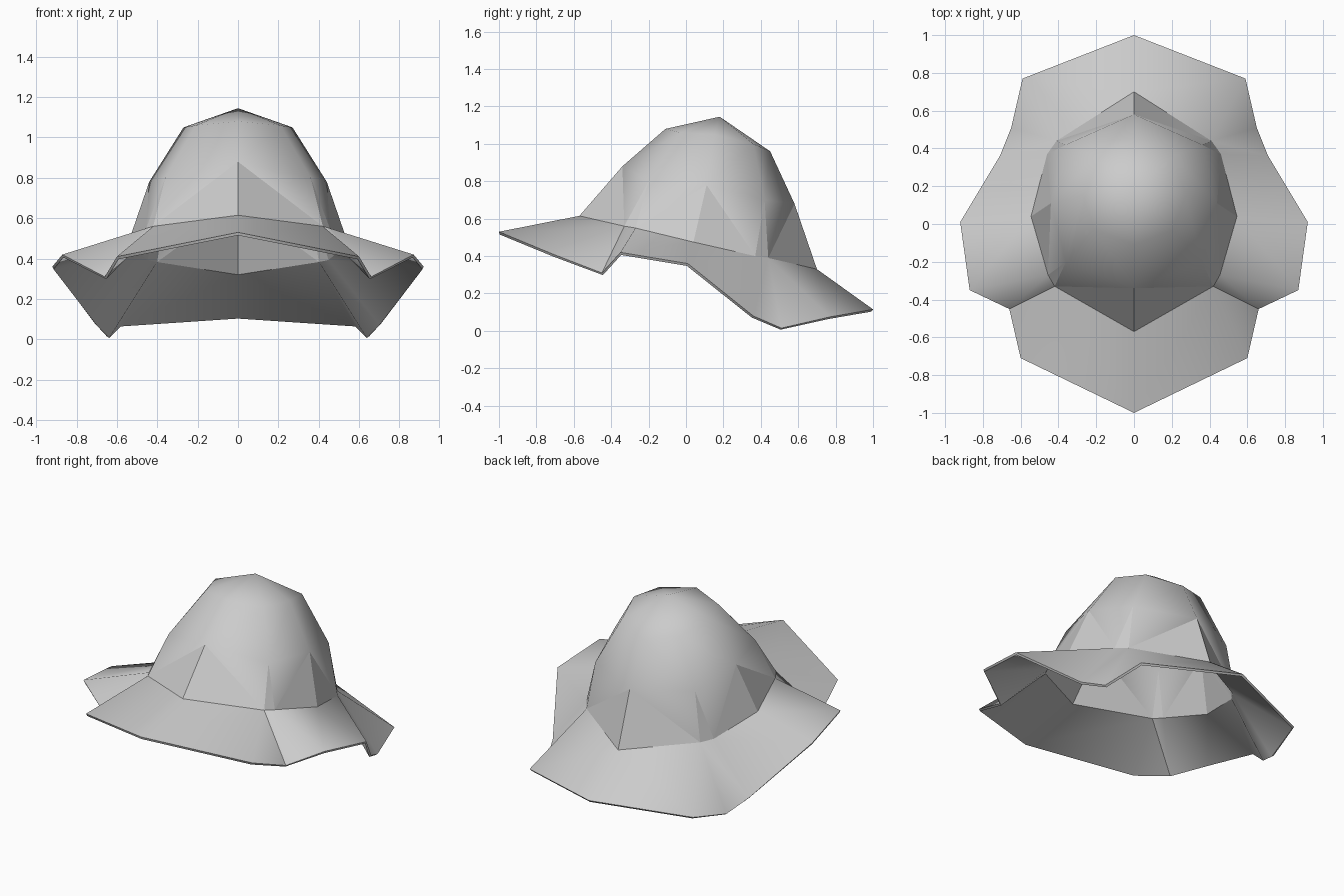
import bpy
import bmesh
import math

cube = bpy.data.objects.get("Cube")
if cube:
    bpy.data.objects.remove(cube, do_unlink=True)


def make_material(name, value):
    mat = bpy.data.materials.new(name)
    mat.use_nodes = True
    colour = (value, value, value, 1)
    mat.diffuse_color = colour
    mat.node_tree.nodes["Principled BSDF"].inputs["Base Color"].default_value = colour
    return mat


bm = bmesh.new()


def ring(*points):
    """Add the vertices of a half ring, running from the front to the back."""
    return [bm.verts.new(p) for p in points]


def strip(lower, upper):
    """Bridge two half rings; repeated vertices give triangles."""
    for i in range(len(lower) - 1):
        corners = [lower[i], lower[i + 1], upper[i + 1], upper[i]]
        bm.faces.new(list(dict.fromkeys(corners)))


def crease(pairs):
    """Keep the edges between the given vertices sharp."""
    for a, b in pairs:
        edge = bm.edges.get((a, b)) if a is not b else None
        if edge:
            edge.smooth = False


# Wavy rim of the brim
rim = ring((0, -1, .53), (.6, -.71, .41), (.66, -.45, .31), (.87, -.35, .42),
           (.92, .01, .36), (.71, .36, .08), (.65, .51, .015), (.59, .77, .075),
           (0, 1, .115))
# Tilted foot of the crown
foot = ring((0, -.57, .615), (.42, -.33, .56), (.455, -.27, .55), (.545, .04, .475),
            (.46, .37, .4), (.41, .44, .39), (0, .7, .33))
# Peaks of the pleats and the two levels above them
peak = ring((0, -.34, .88), (.36, -.2, .8), (.44, .11, .78), (.36, .42, .7),
            (0, .58, .68))
dome = ring((0, -.11, 1.08), (.21, -.03, 1.06), (.27, .15, 1.05), (.21, .36, 1),
            (0, .45, .96))
tip = ring((0, .18, 1.145))

# Brim, with folds that meet at the foot corners
a, b, c, d, e, f, g = foot
strip(rim, [a, b, b, c, d, e, f, f, g])

# Pleated lower crown
front, front_side, side, back_side, back = peak
skirt_low = [a, b, b, c, c, d, e, e, f, f, g]
skirt_high = [front, front, front_side, front_side, side, side,
              side, back_side, back_side, back, back]
strip(skirt_low, skirt_high)

# Rounded upper crown
strip(peak, dome)
strip(dome, tip * len(dome))

# Sharp pleats and sharp seam between crown and brim
crease(zip(skirt_low, skirt_high))
crease(zip(foot, foot[1:]))

mesh = bpy.data.meshes.new("hat")
bm.to_mesh(mesh)
bm.free()
hat = bpy.data.objects.new("hat", mesh)
bpy.context.collection.objects.link(hat)
mesh.materials.append(make_material("light grey cloth", .6))

# Mirror the half and give the cloth its thickness
mirror = hat.modifiers.new("mirror", "MIRROR")
mirror.use_clip = True
cloth = hat.modifiers.new("thickness", "SOLIDIFY")
cloth.thickness = .015
cloth.offset = -1

bpy.ops.object.select_all(action="DESELECT")
hat.select_set(True)
bpy.context.view_layer.objects.active = hat
for modifier in list(hat.modifiers):
    bpy.ops.object.modifier_apply(modifier=modifier.name)
bpy.ops.object.shade_smooth_by_angle(angle=math.radians(55), keep_sharp_edges=True)
